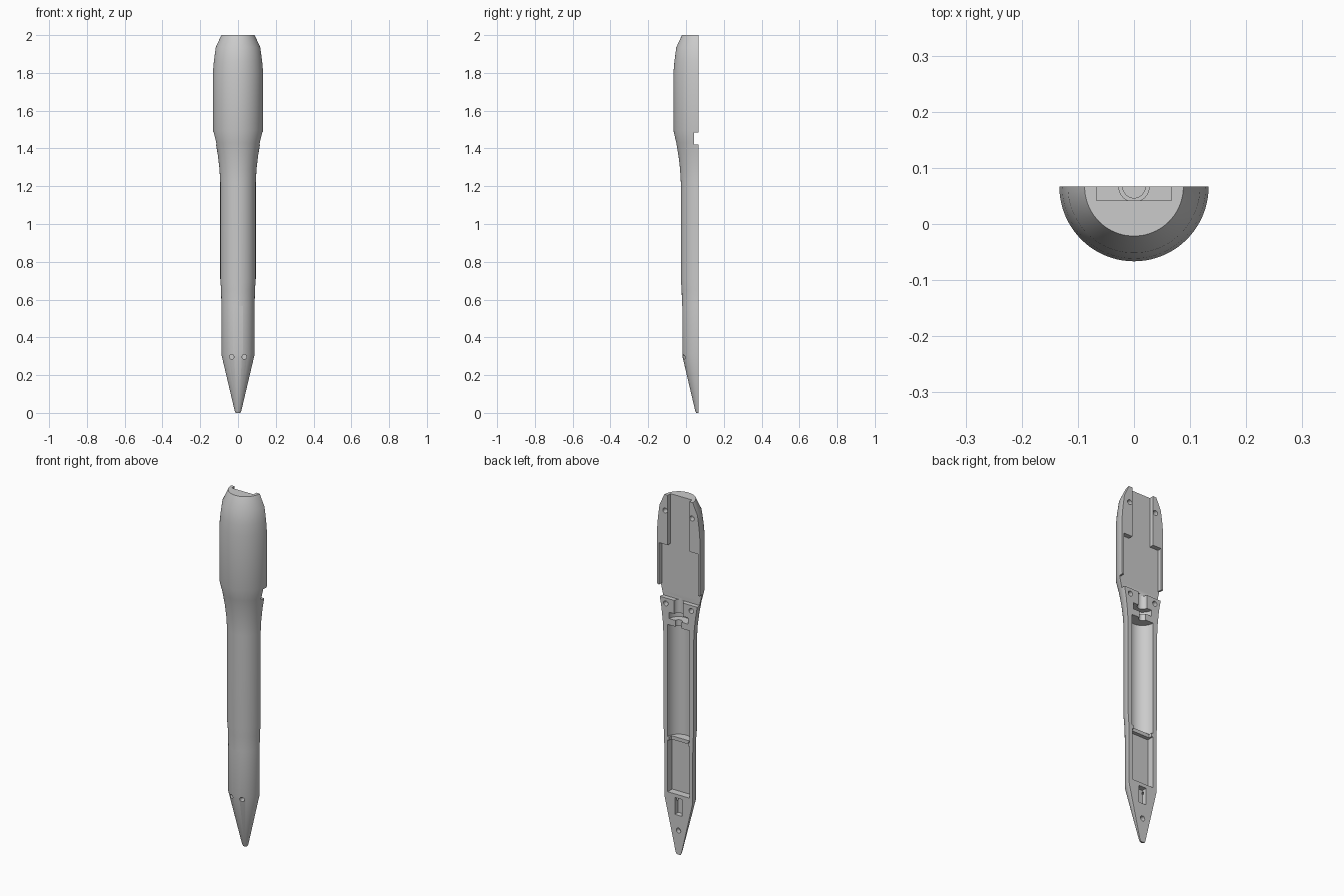
import bpy, bmesh, math
from mathutils import Matrix

cube = bpy.data.objects.get("Cube")
if cube:
    bpy.data.objects.remove(cube, do_unlink=True)

AXIS = 0.0665   # y of the split plane and of the turning axis
OVER = 0.05     # how far cutters stick out of the split plane

grey = bpy.data.materials.new("plain_grey")
grey.use_nodes = True
grey.diffuse_color = (0.6, 0.6, 0.6, 1)
grey.node_tree.nodes["Principled BSDF"].inputs["Base Color"].default_value = (0.6, 0.6, 0.6, 1)


def make_object(name, bm):
    bmesh.ops.recalc_face_normals(bm, faces=bm.faces[:])
    mesh = bpy.data.meshes.new(name)
    bm.to_mesh(mesh)
    bm.free()
    mesh.materials.append(grey)
    obj = bpy.data.objects.new(name, mesh)
    bpy.context.collection.objects.link(obj)
    return obj


def half_lathe(name, profile, steps=40):
    """Solid half turned body, flat on the +y side."""
    bm = bmesh.new()
    rings = []
    for r, z in profile:
        angles = [math.pi * (1 + i / steps) for i in range(steps + 1)]
        rings.append([bm.verts.new((r * math.cos(a), AXIS + r * math.sin(a), z)) for a in angles])
    for low, high in zip(rings, rings[1:]):
        for i in range(steps):
            bm.faces.new((low[i], low[i + 1], high[i + 1], high[i]))
    bm.faces.new(rings[0])
    bm.faces.new(rings[-1])
    bm.faces.new([g[0] for g in rings] + [g[-1] for g in reversed(rings)])
    return make_object(name, bm)


def cut(bm):
    """Subtract a temporary cutter from the shell."""
    cutter = make_object("cutter", bm)
    cutter.hide_render = True
    mod = shell.modifiers.new("cut", 'BOOLEAN')
    mod.operation = 'DIFFERENCE'
    mod.solver = 'EXACT'
    mod.object = cutter
    bpy.ops.object.modifier_apply(modifier=mod.name)
    bpy.data.objects.remove(cutter, do_unlink=True)


def cut_box(half_x, z0, z1, depth0, depth1):
    bm = bmesh.new()
    place = Matrix.Translation((0, AXIS - (depth0 + depth1) / 2, (z0 + z1) / 2))
    size = Matrix.Diagonal((2 * half_x, depth1 - depth0, z1 - z0, 1))
    bmesh.ops.create_cube(bm, size=1, matrix=place @ size)
    cut(bm)


def cut_round(radius, length, matrix, segments):
    bm = bmesh.new()
    bmesh.ops.create_cone(bm, cap_ends=True, segments=segments, radius1=radius,
                          radius2=radius, depth=length, matrix=matrix)
    cut(bm)


def cut_channel(radius, z0, z1):
    """Round trough along the axis."""
    cut_round(radius, z1 - z0, Matrix.Translation((0, AXIS, (z0 + z1) / 2)), 48)


def cut_hole(x, z, radius, depth0, depth1):
    """Round hole square to the split plane."""
    place = Matrix.Translation((x, AXIS - (depth0 + depth1) / 2, z))
    cut_round(radius, depth1 - depth0, place @ Matrix.Rotation(math.pi / 2, 4, 'X'), 20)


# Outer shell, from tip to head
shell = half_lathe("half_shell", [
    (0.012, 0.0), (0.018, 0.012), (0.088, 0.31), (0.088, 0.57), (0.0895, 0.65), (0.094, 0.71),
    (0.094, 1.22), (0.098, 1.29), (0.106, 1.36), (0.118, 1.43), (0.133, 1.495),
    (0.133, 1.80), (0.128, 1.86), (0.118, 1.935), (0.088, 2.0)])
bpy.context.view_layer.objects.active = shell
shell.select_set(True)

# Head: slot open at the top, wide bay below it and side openings
cut_box(0.067, 1.60, 2.1, -OVER, 0.025)
cut_box(0.12, 1.42, 1.72, -OVER, 0.025)
cut_box(0.2, 1.42, 1.485, -OVER, 0.025)

# Neck: wire channel, disc seat and notch in the bulkhead
cut_channel(0.027, 1.33, 1.43)
cut_channel(0.058, 1.31, 1.345)
cut_channel(0.02, 1.25, 1.32)

# Long tube bay, lowered divider and flat pocket
cut_channel(0.068, 0.645, 1.275)
cut_box(0.058, 0.60, 0.67, -OVER, 0.02)
cut_box(0.067, 0.335, 0.625, -OVER, 0.04)

# Small slot in the cone and the flat on the front
cut_box(0.023, 0.22, 0.315, -OVER, 0.03)
cut_box(0.1, 0.29, 0.565, 0.084, 0.2)

# Pin holes and front openings
cut_hole(0, 0.135, 0.014, -OVER, 0.025)
for side in (-1, 1):
    cut_hole(side * 0.083, 1.91, 0.014, -OVER, 0.03)
    cut_hole(side * 0.079, 1.39, 0.014, -OVER, 0.03)
    cut_hole(side * 0.033, 0.297, 0.012, 0.02, 0.2)

bpy.ops.object.shade_smooth_by_angle(angle=math.radians(25))
